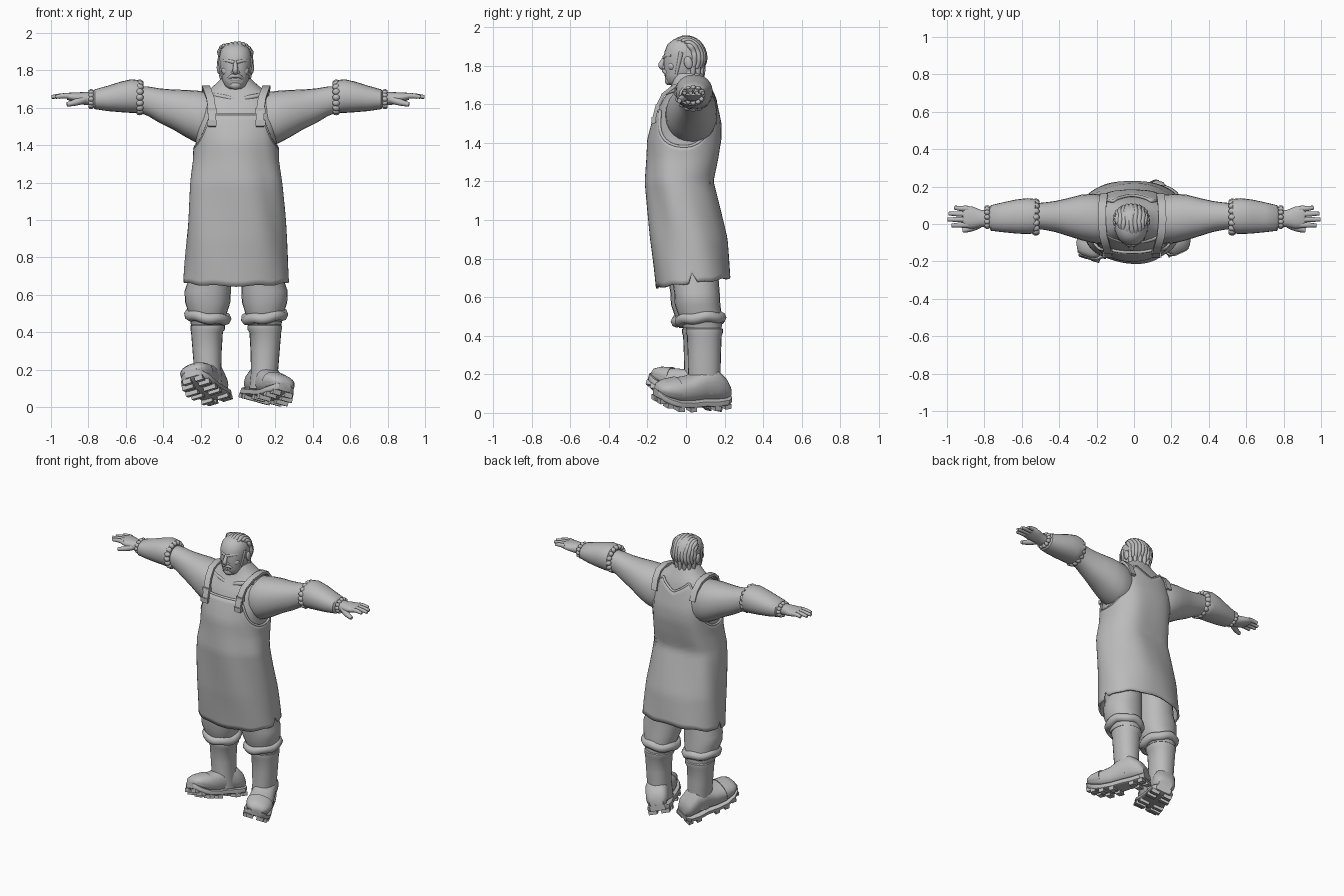
import bpy, bmesh, math
from mathutils import Vector, Matrix, Euler

cube = bpy.data.objects.get("Cube")
if cube:
    bpy.data.objects.remove(cube, do_unlink=True)

grey = bpy.data.materials.new("plain_grey")
grey.use_nodes = True
COLOUR = (0.5, 0.5, 0.5, 1)
grey.diffuse_color = COLOUR
grey.node_tree.nodes["Principled BSDF"].inputs["Base Color"].default_value = COLOUR


def finish(name, mesh, angle=40):
    obj = bpy.data.objects.new(name, mesh)
    bpy.context.collection.objects.link(obj)
    mesh.materials.clear()
    mesh.materials.append(grey)
    bpy.ops.object.select_all(action='DESELECT')
    obj.select_set(True)
    bpy.context.view_layer.objects.active = obj
    bpy.ops.object.shade_smooth_by_angle(angle=math.radians(angle))
    return obj


def skin(name, rings, caps=True, angle=40):
    """Join closed rings of points with quads."""
    bm = bmesh.new()
    rows = [[bm.verts.new(p) for p in ring] for ring in rings]
    n = len(rows[0])
    for a, b in zip(rows, rows[1:]):
        for j in range(n):
            bm.faces.new((a[j], a[(j + 1) % n], b[(j + 1) % n], b[j]))
    if caps:
        bm.faces.new(rows[0][::-1])
        bm.faces.new(rows[-1])
    bmesh.ops.recalc_face_normals(bm, faces=bm.faces)
    mesh = bpy.data.meshes.new(name)
    bm.to_mesh(mesh)
    bm.free()
    return finish(name, mesh, angle)


def round_off(t, power):
    c, s = math.cos(t), math.sin(t)
    return (math.copysign(abs(c) ** (2 / power), c), math.copysign(abs(s) ** (2 / power), s))


def loft(name, axis, stations, n=24, power=2.2, matrix=Matrix(), angle=40):
    """Stations are (position on axis, centre u, centre v, radius u, radius v)."""
    rings = []
    for t, cu, cv, ru, rv in stations:
        ring = []
        for k in range(n):
            c, s = round_off(math.tau * k / n, power)
            u, v = cu + ru * c, cv + rv * s
            p = {'x': (t, u, v), 'y': (u, t, v), 'z': (u, v, t)}[axis]
            ring.append(matrix @ Vector(p))
        rings.append(ring)
    return skin(name, rings, angle=angle)


def tube(name, points, radii, closed=False):
    cu = bpy.data.curves.new(name, 'CURVE')
    cu.dimensions, cu.bevel_depth, cu.bevel_resolution = '3D', 1, 2
    cu.use_fill_caps, cu.resolution_u = True, 4
    sp = cu.splines.new('NURBS')
    sp.points.add(len(points) - 1)
    for i, p in enumerate(points):
        sp.points[i].co = (*p, 1)
        sp.points[i].radius = radii if isinstance(radii, float) else radii[i]
    sp.use_endpoint_u, sp.use_cyclic_u = not closed, closed
    sp.order_u = 3
    temp = bpy.data.objects.new(name, cu)
    bpy.context.collection.objects.link(temp)
    mesh = bpy.data.meshes.new_from_object(temp.evaluated_get(bpy.context.evaluated_depsgraph_get()))
    bpy.data.objects.remove(temp, do_unlink=True)
    return finish(name, mesh, 50)


def blob(name, loc, size, rot=(0, 0, 0), seg=12):
    bm = bmesh.new()
    m = Matrix.LocRotScale(Vector(loc), Euler(rot), Vector(size))
    bmesh.ops.create_uvsphere(bm, u_segments=seg, v_segments=seg * 2 // 3, radius=1, matrix=m)
    mesh = bpy.data.meshes.new(name)
    bm.to_mesh(mesh)
    bm.free()
    return finish(name, mesh, 60)


def box(name, matrix, size):
    bm = bmesh.new()
    bmesh.ops.create_cube(bm, size=1, matrix=matrix @ Matrix.Diagonal((*size, 1)))
    mesh = bpy.data.meshes.new(name)
    bm.to_mesh(mesh)
    bm.free()
    return finish(name, mesh, 20)


# Body profile shared by torso and apron: z, centre y, half width, half depth
BODY = [(0.64, .04, .275, .185), (0.9, .013, .258, .19), (1.2, -.033, .235, .166), (1.32, -.015, .22, .176),
        (1.42, -.005, .218, .183), (1.5, .004, .23, .172), (1.6, .008, .222, .145),
        (1.67, .02, .2, .115), (1.71, .02, .13, .095), (1.76, .01, .08, .08)]


def body_point(z, t, grow=0.0):
    for a, b in zip(BODY, BODY[1:]):
        if z <= b[0] or b is BODY[-1]:
            break
    f = (z - a[0]) / (b[0] - a[0])
    cy, rx, ry = (a[i] + (b[i] - a[i]) * f for i in (1, 2, 3))
    c, s = round_off(t, 2.35)
    return Vector((-.01 + (rx + grow) * c, cy + (ry + grow) * s, z))


COLS = 72
angles = [math.tau * k / COLS for k in range(COLS)]
skin("torso", [[body_point(1.25 + .51 * i / 18, t, -.004) for t in angles] for i in range(19)])


# Apron with bib, low armholes, scooped back and side slits at the hem
def apron_top(t):
    c, front = abs(math.cos(t)), math.sin(t) < 0
    f = min(1, max(0, (c - .55) / .45))
    high = 1.565 if front else 1.68 - .07 * max(0, 1 - c / .45)
    return high + (1.38 - high) * f ** .6


def apron_hem(t):
    slit = max(0, 1 - abs(math.sin(t)) / .08)
    return .673 + .025 * math.sin(t) + .05 * slit + .004 * math.sin(9 * t)


def apron_point(f, t):
    z = apron_hem(t) + (apron_top(t) - apron_hem(t)) * f
    p = body_point(z, t, .004)
    fold = .006 * math.sin(5 * t + 4 * f) * math.sin(math.pi * f)
    return p + Vector((math.cos(t), math.sin(t), 0)) * fold


apron = skin("apron", [[apron_point(i / 30, t) for t in angles] for i in range(31)], caps=False)
thick = apron.modifiers.new("thickness", 'SOLIDIFY')
thick.thickness, thick.offset = .012, 0
tube("apron_edge", [apron_point(1, t) for t in angles], .008, closed=True)

# Shoulder straps, buckles and collarbones: strap points are x, y, z
STRAP = [(.128, -.172, 1.5), (.128, -.152, 1.58), (.138, -.118, 1.65), (.155, -.06, 1.695), (.162, .02, 1.71),
         (.16, .09, 1.695), (.155, .13, 1.65), (.15, .155, 1.58)]
for s, side in ((1, "left"), (-1, "right")):
    path = [Vector((s * x - .01, y, z)) for x, y, z in STRAP]
    rings = []
    for i, p in enumerate(path):
        d = path[min(i + 1, len(path) - 1)] - path[max(i - 1, 0)]
        nrm = Vector((0, -d.z, d.y)).normalized() * .009
        w = Vector((.021, 0, 0))
        rings.append([p + w + nrm, p - w + nrm, p - w - nrm, p + w - nrm])
    skin(side + "_strap", rings)
    for z, y in ((1.52, -.168), (1.585, -.147)):
        box(side + "_buckle", Matrix.Translation((s * .13 - .01, y, z)), (.052, .024, .028))
    tube(side + "_collarbone", [(s * .02, -.092, 1.645), (s * .08, -.095, 1.662), (s * .16, -.05, 1.672)], [.012, .015, .01])

# Arms, padded forearm guards, bead bands and hands
ARM = [(.08, .02, 1.545, .1, .12), (.16, .025, 1.54, .132, .145), (.22, .03, 1.552, .132, .14),
       (.28, .035, 1.57, .122, .126), (.35, .037, 1.592, .102, .106), (.42, .04, 1.612, .083, .092),
       (.48, .042, 1.635, .073, .079), (.54, .042, 1.648, .068, .068)]
GUARD = [(.515, .042, 1.655, .075, .075), (.53, .042, 1.66, .092, .088), (.57, .042, 1.663, .096, .09),
         (.63, .04, 1.658, .091, .081), (.7, .036, 1.65, .08, .067), (.765, .032, 1.646, .068, .053), (.775, .032, 1.646, .05, .04)]
PALM = [(.76, .03, 1.648, .042, .036), (.82, .03, 1.65, .046, .034), (.86, .034, 1.655, .058, .028),
        (.9, .038, 1.66, .06, .022), (.915, .038, 1.66, .055, .016)]
for s, side in ((1, "left"), (-1, "right")):
    m = Matrix.Scale(-1, 4, (1, 0, 0)) if s < 0 else Matrix()
    loft(side + "_upper_arm", 'x', ARM, matrix=m)
    loft(side + "_forearm_guard", 'x', GUARD, matrix=m)
    loft(side + "_palm", 'x', PALM, matrix=m)
    for x, zc, ry, rz, size, count in ((.525, 1.656, .082, .078, .021, 16), (.785, 1.647, .05, .04, .016, 12)):
        for k in range(count):
            t = math.tau * k / count
            blob(side + "_band_bead", (s * x, .037 + ry * math.cos(t), zc + rz * math.sin(t)), (size, size * .85, size * .85), seg=9)
    for k, tip in enumerate((.975, .997, .99, .96)):
        y = -.005 + k * .029
        tube(side + "_finger", [(s * .89, y, 1.662), (s * .93, y, 1.668), (s * tip, y + .003 * (k - 1), 1.658)], [.016, .015, .01])
    tube(side + "_thumb", [(s * .82, .005, 1.645), (s * .86, -.025, 1.63), (s * .915, -.035, 1.618)], [.022, .02, .012])

# Legs: baggy trousers, rolled cuffs and boot shafts
for s, side, x0, dy in ((1, "left", .142, 0), (-1, "right", .162, -.02)):
    m = Matrix.Translation((s * x0, dy, 0))
    loft(side + "_trouser", 'z', [(.44, 0, .085, .09, .1), (.5, 0, .075, .102, .112), (.56, 0, .06, .121, .118),
         (.62, 0, .057, .124, .118), (.68, -.01 * s, .05, .113, .12), (.95, -.02 * s, .03, .11, .13)], matrix=m)
    ring = [m @ Vector((.098 * math.cos(t), .075 + .106 * math.sin(t), .484 + .014 * math.sin(t + s) + .006 * math.sin(5 * t)))
            for t in angles[::4]]
    tube(side + "_rolled_cuff", ring, .03, closed=True)
    loft(side + "_boot_shaft", 'z', [(.1, -.01 * s, .09, .072, .085), (.2, 0, .095, .073, .084), (.3, .003 * s, .095, .078, .086),
         (.4, .004 * s, .095, .085, .09), (.415, 0, .095, .092, .096), (.435, 0, .095, .092, .096), (.445, 0, .095, .08, .08)], matrix=m)

# Boots: position along foot, half width, top height, toe lift
FOOT = [(.125, .045, .1, .012), (.1, .068, .14, .004), (.04, .075, .2, 0), (-.03, .073, .19, .004),
        (-.1, .08, .155, .002), (-.17, .084, .145, .008), (-.23, .077, .135, .028), (-.265, .056, .12, .048), (-.28, .03, .1, .06)]
for s, side, loc, pitch, roll, yaw in ((1, "left", (.115, .1, .045), 3, 14, 24), (-1, "right", (-.135, .06, .058), -10, 16, 21)):
    m = Matrix.Translation(loc) @ Matrix.Rotation(math.radians(yaw) * s, 4, 'Z') \
        @ Matrix.Rotation(math.radians(pitch), 4, 'X') @ Matrix.Rotation(math.radians(roll) * s, 4, 'Y')
    loft(side + "_boot_upper", 'y', [(y, 0, (h + lift + .02) / 2, w, (h - lift - .02) / 2) for y, w, h, lift in FOOT], power=2.4, matrix=m)
    loft(side + "_boot_sole", 'y', [(y * 1.02, 0, lift + .018, w + .006, .02) for y, w, h, lift in FOOT], power=5, matrix=m, angle=30)
    loft(side + "_toe_cap", 'y', [(y, 0, (h + lift) / 2 + .016, w + .003, (h - lift) / 2 - .008) for y, w, h, lift in FOOT[5:]], matrix=m)
    for y, w, h, lift in FOOT[1:3] + FOOT[4:8]:
        for d in (-1, 1):
            box(side + "_tread_lug", m @ Matrix.Translation((d * w * .62, y, lift - .006)), (w * .82, .034, .026))

# Head: lofted skull and jaw, neck
HX = -.014
loft("head", 'z', [(1.70, HX, -.05, .035, .035), (1.715, HX, -.045, .056, .058), (1.75, HX, -.025, .072, .085), (1.79, HX, -.014, .08, .1),
     (1.83, HX, -.01, .085, .106), (1.87, HX, -.006, .088, .106), (1.91, HX, -.004, .078, .092), (1.935, HX, 0, .055, .065), (1.945, HX, 0, .025, .03)])
loft("neck", 'z', [(1.62, HX, .01, .1, .095), (1.68, HX, .01, .085, .08), (1.77, HX, .015, .072, .07)])

# Face
tube("nose", [(HX, -.108, 1.845), (HX, -.122, 1.82), (HX, -.134, 1.796), (HX, -.112, 1.785)], [.01, .012, .016, .012])
tube("upper_lip_beard", [(HX - .045, -.08, 1.742), (HX - .03, -.104, 1.768), (HX, -.116, 1.773), (HX + .03, -.104, 1.768), (HX + .045, -.08, 1.742)],
     [.006, .011, .012, .011, .006])
tube("lower_lip", [(HX - .025, -.1, 1.753), (HX, -.11, 1.751), (HX + .025, -.1, 1.753)], .008)
blob("chin_beard", (HX, -.088, 1.722), (.034, .022, .024))
for s, side in ((1, "left"), (-1, "right")):
    tube(side + "_brow", [(HX + s * .006, -.113, 1.842), (HX + s * .035, -.104, 1.854), (HX + s * .066, -.076, 1.852)], [.01, .012, .006])
    blob(side + "_eye", (HX + s * .034, -.095, 1.832), (.015, .009, .008))
    blob(side + "_cheek", (HX + s * .048, -.072, 1.797), (.026, .022, .024))
    blob(side + "_nostril", (HX + s * .014, -.114, 1.79), (.01, .011, .009))
    blob(side + "_ear", (HX + s * .088, .012, 1.815), (.012, .022, .034), (math.radians(12), 0, 0))
    tube(side + "_sideburn", [(HX + s * .08, -.025, 1.87), (HX + s * .079, -.035, 1.82), (HX + s * .068, -.05, 1.755)], [.014, .012, .007])

# Swept back hair made of strands
blob("hair_base", (HX, .012, 1.85), (.088, .094, .1), seg=20)
for k in range(11):
    a = math.radians(-75 + 15 * k)
    start = 35 + 12 * abs(k - 5)
    r = math.cos(a) ** .6
    strand = []
    for i in range(9):
        f = math.radians(start + (215 - start) * i / 8)
        strand.append((HX + .084 * math.sin(a) + .004 * math.sin(i * 2 + k), .001 - .098 * r * math.cos(f),
                       1.838 + (.05 + .055 * r) * math.sin(f) + .003 * math.cos(k)))
    tube("hair_strand", strand, [.007] + [.014] * 7 + [.008])
for k in range(7):
    a = math.radians(20 + 140 * k / 6)
    x, y = math.cos(a), math.sin(a)
    tube("nape_lock", [(HX + .08 * x, .01 + .073 * y, 1.83), (HX + .082 * x, .01 + .08 * y, 1.78), (HX + .07 * x, .01 + .073 * y, 1.725)], [.015, .017, .008])
